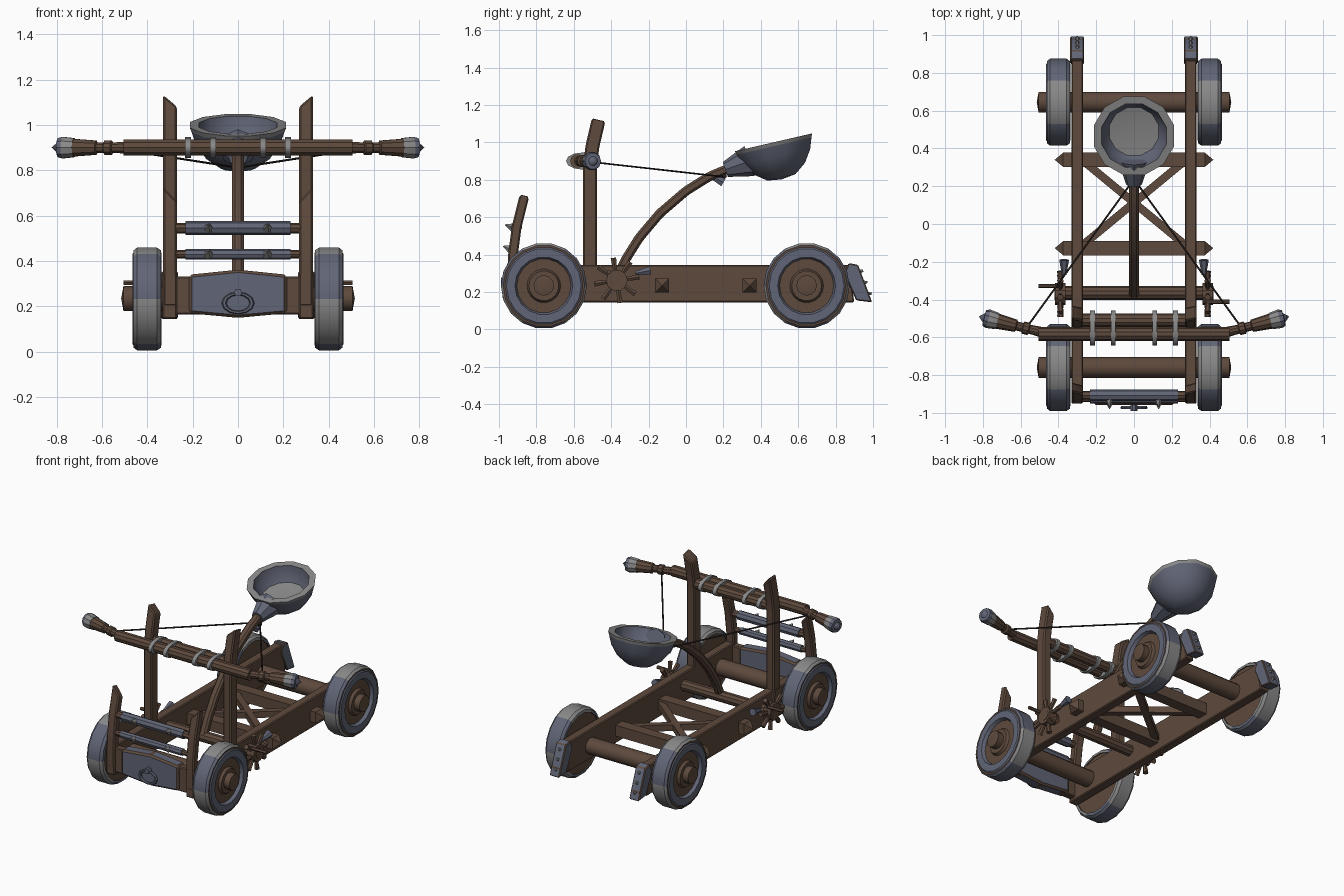
import bpy, bmesh, math
from mathutils import Vector, Matrix

if "Cube" in bpy.data.objects:
    bpy.data.objects.remove(bpy.data.objects["Cube"])


def material(name, rgb):
    m = bpy.data.materials.new(name)
    m.use_nodes = True
    m.diffuse_color = (*rgb, 1)
    m.node_tree.nodes["Principled BSDF"].inputs["Base Color"].default_value = (*rgb, 1)
    return m


WOOD, STEEL, GREY, ROPE = range(4)
MATS = [material("brown wood", (0.11, 0.067, 0.046)),
        material("blue steel", (0.12, 0.13, 0.18)),
        material("light grey iron", (0.25, 0.25, 0.25)),
        material("dark rope", (0.03, 0.022, 0.018))]


def finish(name, bm, mat=None, bevel=0):
    bmesh.ops.remove_doubles(bm, verts=bm.verts, dist=0.0001)
    bmesh.ops.recalc_face_normals(bm, faces=bm.faces)
    if mat is not None:
        for f in bm.faces:
            f.material_index = mat
    if bevel:
        bmesh.ops.bevel(bm, geom=bm.edges[:], offset=bevel, segments=1, affect='EDGES')
    for f in bm.faces:
        f.smooth = True
    me = bpy.data.meshes.new(name)
    bm.to_mesh(me)
    bm.free()
    for m in MATS:
        me.materials.append(m)
    me.set_sharp_from_angle(angle=math.radians(32))
    ob = bpy.data.objects.new(name, me)
    bpy.context.collection.objects.link(ob)
    return ob


def lathe(name, origin, axis, profile, n=12, phase=0, squash=1, rule=None):
    """Profile rows are (radius, height, material of the band that follows)."""
    bm = bmesh.new()
    turn = Matrix.Translation(origin) @ Vector(axis).to_track_quat('Z', 'Y').to_matrix().to_4x4()
    angles = [math.tau * i / n + phase for i in range(n)]
    rings = [[bm.verts.new(turn @ Vector((r * math.cos(a), r * squash * math.sin(a), h)))
              for a in angles] for r, h, _ in profile]
    for k in range(len(rings) - 1):
        for i in range(n):
            j = (i + 1) % n
            f = bm.faces.new((rings[k][i], rings[k][j], rings[k + 1][j], rings[k + 1][i]))
            f.material_index = rule(k, i) if rule else profile[k][2]
    return finish(name, bm)


def rod(name, p, q, r, mat=WOOD, r2=None, n=10, point=0):
    """Straight bar, optionally tapered or with pointed ends."""
    d = Vector(q) - Vector(p)
    length = d.length
    prof = [(0, 0, mat), (r, point, mat), (r if r2 is None else r2, length - point, mat), (0, length, mat)]
    return lathe(name, p, d, prof, n, math.pi / 4 if n == 4 else 0)


def prism(name, outline, a, b, mat, plane="yz", bevel=0.006):
    """Outline in one plane, extruded along the remaining axis."""
    def at(u, v, w):
        return (w, u, v) if plane == "yz" else (u, w, v)
    bm = bmesh.new()
    f = bm.faces.new([bm.verts.new(at(u, v, a)) for u, v in outline])
    new = bmesh.ops.extrude_face_region(bm, geom=[f])["geom"]
    shift = Vector(at(0, 0, b - a))
    bmesh.ops.translate(bm, vec=shift, verts=[v for v in new if isinstance(v, bmesh.types.BMVert)])
    return finish(name, bm, mat, bevel)


def sweep(name, path, x, width, depth, mat=WOOD, slant=0, bevel=0.008):
    """Rectangular timber along a path of (y, z); slant lifts the top's outer edge."""
    bm = bmesh.new()
    pts = [Vector((0, y, z)) for y, z in path]
    rings = []
    for i, p in enumerate(pts):
        t = (pts[min(i + 1, len(pts) - 1)] - pts[max(i - 1, 0)]).normalized()
        side = Vector((0, -t.z, t.y)) * depth
        ring = []
        for sx, sy in ((-1, -1), (1, -1), (1, 1), (-1, 1)):
            lift = slant * sx * (1 if x > 0 else -1) if i == len(pts) - 1 else 0
            ring.append(bm.verts.new(p + side * sy + t * lift + Vector((x + sx * width, 0, 0))))
        rings.append(ring)
    for a, b in zip(rings, rings[1:]):
        for i in range(4):
            bm.faces.new((a[i], a[(i + 1) % 4], b[(i + 1) % 4], b[i]))
    bm.faces.new(rings[0])
    bm.faces.new(rings[-1])
    return finish(name, bm, mat, bevel)


# Wheel: plank disc on the inside, banded tyre, raised iron ring and hub washer
WHEEL = [(0, 0, WOOD), (0.2, 0, WOOD), (0.2, -0.008, GREY), (0.218, -0.005, GREY), (0.23, 0.012, GREY),
         (0.23, 0.1, STEEL), (0.218, 0.115, WOOD), (0.208, 0.115, STEEL), (0.2, 0.121, STEEL),
         (0.155, 0.121, STEEL), (0.145, 0.1, WOOD), (0.09, 0.1, WOOD), (0.08, 0.118, WOOD), (0, 0.118, WOOD)]


def tyre_rule(k, i):
    if 2 <= k <= 5:
        return GREY if (i // 3) % 2 else STEEL
    return WHEEL[k][2]


for s, side in ((1, "left"), (-1, "right")):
    for y, end in ((-0.76, "front"), (0.645, "rear")):
        lathe(f"{side}_{end}_wheel", (0.345 * s, y, 0.233), (s, 0, 0), WHEEL, 18, rule=tyre_rule)

    # Chassis beam with its iron-shod tail
    prism(f"{side}_chassis_beam", [(-0.95, 0.145), (0.9, 0.145), (0.87, 0.345), (-0.95, 0.345)],
          0.27 * s, 0.332 * s, WOOD)
    prism(f"{side}_tail_plate", [(0.91, 0.155), (0.995, 0.145), (0.975, 0.2), (0.92, 0.345), (0.87, 0.355),
                                 (0.845, 0.3)], 0.264 * s, 0.338 * s, STEEL)
    for z in (0.19, 0.25, 0.31):
        y = 0.98 - (z - 0.2) * 0.38
        rod(f"{side}_tail_nail", (0.3 * s, y - 0.01, z), (0.3 * s, y + 0.009, z + 0.004), 0.012, GREY, 0.007, 6)

    # Uprights
    sweep(f"{side}_tall_post", [(-0.513, 0.15), (-0.513, 0.88), (-0.5, 0.98), (-0.472, 1.1)],
          0.3 * s, 0.03, 0.037, slant=0.026)
    sweep(f"{side}_front_post", [(-0.925, 0.2), (-0.925, 0.4), (-0.905, 0.55), (-0.87, 0.69)],
          0.3 * s, 0.03, 0.026, slant=0.032)

    # Bow limb with turned collar and iron cap
    lathe(f"{side}_bow_limb", (0.48 * s, -0.575, 0.9), (s, 0.25 * 1, 0),
          [(0, 0, WOOD), (0.028, 0, WOOD), (0.024, 0.075, WOOD), (0.033, 0.08, WOOD), (0.033, 0.11, WOOD),
           (0.024, 0.115, WOOD), (0.024, 0.145, WOOD), (0.033, 0.15, WOOD), (0.041, 0.25, GREY),
           (0.044, 0.25, GREY), (0.05, 0.3, STEEL), (0.044, 0.322, STEEL), (0.025, 0.324, STEEL),
           (0, 0.352, STEEL)], 10)
    rod(f"{side}_bowstring", (0.57 * s, -0.55, 0.9), (0.02 * s, 0.21, 0.815), 0.005, ROPE, n=6)
    for x in (0.11, 0.22):
        lathe(f"{side}_bow_clamp", (x * s - 0.013, -0.55, 0.9), (1, 0, 0),
              [(0, 0, GREY), (0.046, 0, GREY), (0.046, 0.026, GREY), (0, 0.026, GREY)], 12, squash=1)
        clamp = bpy.context.collection.objects[-1]
        for v in clamp.data.vertices:
            v.co.y = -0.55 + (v.co.y + 0.55) * 2

    # Spoked winch wheel, crank pin and pawl
    c = Vector((0.39 * s, -0.37, 0.262))
    rod(f"{side}_winch_hub", c - Vector((0.028, 0, 0)), c + Vector((0.028, 0, 0)), 0.058, n=10)
    for i in range(8):
        a = math.tau * i / 8 + 0.15
        d = Vector((0, math.cos(a), math.sin(a)))
        rod(f"{side}_winch_spoke", c + d * 0.04, c + d * 0.122, 0.011, r2=0.017, n=6)
    pin = Vector((0.38 * s, -0.37 - 0.042 * s, 0.305))
    rod(f"{side}_crank_pin", pin, pin + Vector((0.125 * s, 0, 0)), 0.011, n=6)
    rod(f"{side}_pawl", (0.37 * s, -0.27, 0.3), (0.37 * s, -0.19, 0.315), 0.012, STEEL, 0.026, 6)

    # Diagonal floor brace
    rod(f"{side}_floor_brace", (-0.27 * s, -0.11, 0.235), (0.27 * s, 0.335, 0.235), 0.03, n=4)

# Axles and cross members
for y, end in ((-0.76, "front"), (0.645, "rear")):
    rod(f"{end}_axle", (-0.515, y, 0.235), (0.515, y, 0.235), 0.055, n=12, point=0.01)
for y in (-0.128, 0.34):
    rod("pointed_cross_bar", (-0.42, y, 0.235), (0.42, y, 0.235), 0.053, n=4, point=0.045)
rod("winch_axle", (-0.42, -0.365, 0.262), (0.42, -0.365, 0.262), 0.037)
rod("post_cross_bar", (-0.28, -0.51, 0.9), (0.28, -0.51, 0.9), 0.035)
rod("bow_beam", (-0.505, -0.582, 0.9), (0.505, -0.582, 0.9), 0.037, n=10)

# Front ram plate and ring handle
prism("ram_plank", [(-0.28, 0.165), (0.28, 0.165), (0.28, 0.332), (-0.28, 0.332)], -0.94, -0.89, WOOD, "xz")
prism("ram_plate", [(-0.215, 0.17), (0, 0.15), (0.215, 0.17), (0.215, 0.34), (0, 0.362), (-0.215, 0.34)],
      -0.957, -0.878, STEEL, "xz", 0.012)
bpy.ops.mesh.primitive_torus_add(major_segments=12, minor_segments=6, major_radius=0.056, minor_radius=0.01,
                                 location=(0, -0.972, 0.215), rotation=(math.pi / 2, 0, 0))
handle = bpy.context.object
handle.name = "ring_handle"
handle.scale = (1.1, 0.75, 1)
handle.data.materials.append(MATS[STEEL])
rod("handle_staple", (0, -0.95, 0.262), (0, -0.99, 0.262), 0.018, STEEL, n=6)

# Spiked front rails
for y, z, r in ((-0.907, 0.545, 0.031), (-0.925, 0.43, 0.024)):
    rod("rail_core", (-0.28, y, z), (0.28, y, z), r * 0.75, n=8)
    rod("rail_sleeve", (-0.232, y, z), (0.232, y, z), r, STEEL, n=8)
    for x in (-0.13, 0.13):
        rod("rail_spike", (x, y - r * 0.6, z), (x, y - r - 0.03, z + 0.015), 0.024, GREY, 0.002, 5)

# Throwing arm, socket and bowl
sweep("throwing_arm", [(-0.375, 0.26), (-0.325, 0.37), (-0.25, 0.49), (-0.14, 0.62), (0, 0.74), (0.12, 0.815),
                       (0.25, 0.87)], 0, 0.026, 0.025, bevel=0.012)
rod("arm_hook", (0, 0.13, 0.825), (0, 0.2, 0.785), 0.016, STEEL, 0.026, 6)
rod("arm_rope_loop", (-0.03, 0.205, 0.82), (0.03, 0.205, 0.82), 0.014, ROPE, n=6)
rod("bowl_socket", (0, 0.21, 0.855), (0, 0.34, 0.9), 0.042, STEEL, 0.085, 8)
lathe("bowl", (0, 0.467, 1.0), (0, -0.225, 0.974),
      [(0, -0.203, STEEL), (0.08, -0.192, STEEL), (0.145, -0.145, STEEL), (0.19, -0.08, STEEL),
       (0.212, -0.02, GREY), (0.22, 0, GREY), (0.178, 0, STEEL), (0.168, -0.05, STEEL), (0.135, -0.1, GREY),
       (0, -0.115, GREY)], 12, phase=math.pi / 12)
